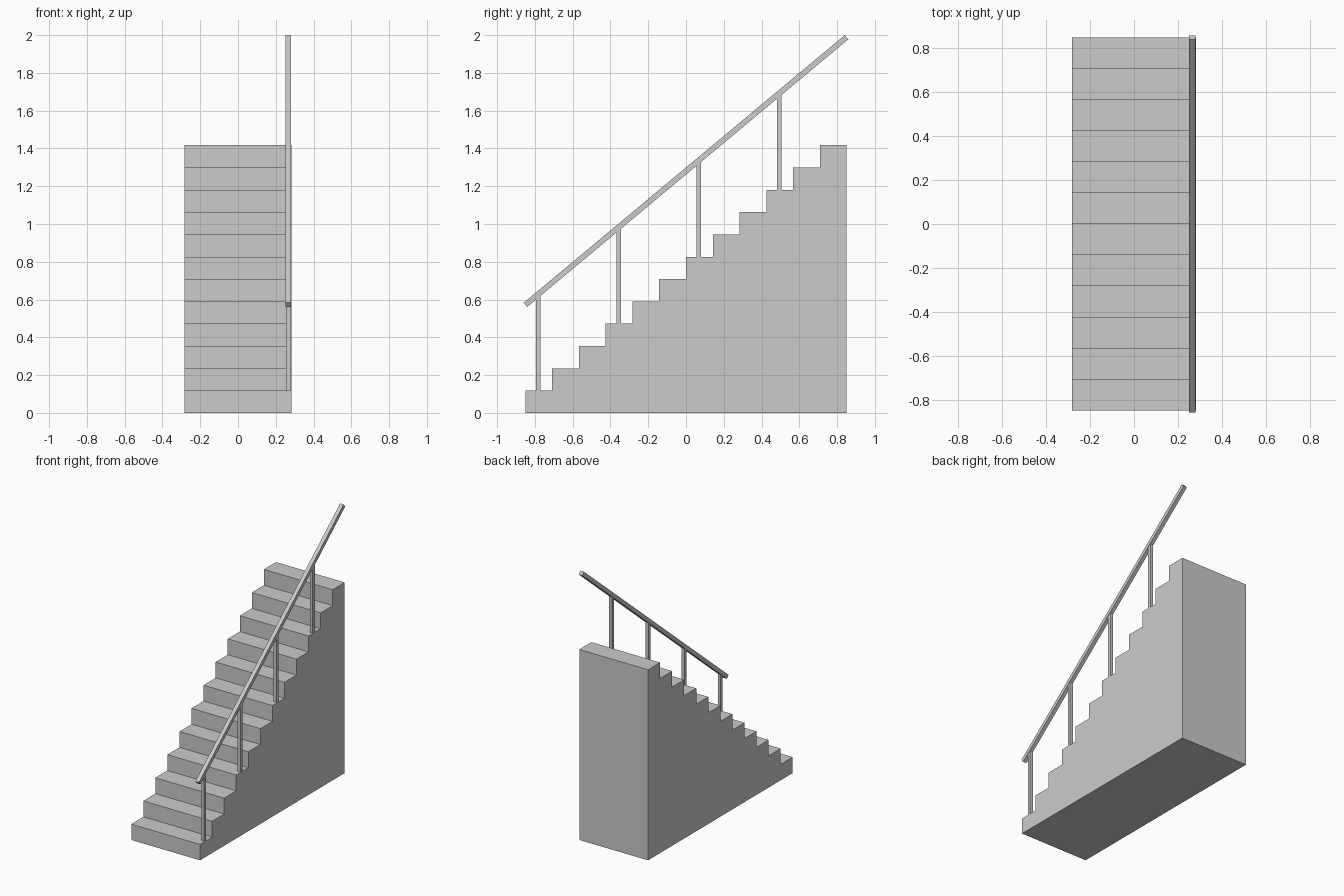
import bpy, bmesh, math
from mathutils import Matrix

if "Cube" in bpy.data.objects:
    bpy.data.objects.remove(bpy.data.objects["Cube"])

STEPS = 12
HALF_W, HALF_L, HEIGHT = 0.283, 0.85, 1.417
RUN, RISE = 2 * HALF_L / STEPS, HEIGHT / STEPS
RAIL_X, RAIL_Z = 0.266, 0.572      # rail position and its height at the front end
RAIL_T, POST_T = 0.029, 0.024

grey = bpy.data.materials.new("light_grey")
grey.diffuse_color = (0.6, 0.6, 0.6, 1)
grey.use_nodes = True
grey.node_tree.nodes["Principled BSDF"].inputs["Base Color"].default_value = grey.diffuse_color


def finish(name, bm):
    bmesh.ops.recalc_face_normals(bm, faces=bm.faces)
    me = bpy.data.meshes.new(name)
    bm.to_mesh(me)
    bm.free()
    me.materials.append(grey)
    ob = bpy.data.objects.new(name, me)
    bpy.context.collection.objects.link(ob)
    return ob


def box(name, size, loc, tilt=0):
    bm = bmesh.new()
    bmesh.ops.create_cube(bm, size=1, matrix=Matrix.Translation(loc)
                          @ Matrix.Rotation(tilt, 4, 'X')
                          @ Matrix.Diagonal((*size, 1)))
    return finish(name, bm)


# Solid flight of steps: stepped side profile extruded across the width
profile = [(HALF_L, 0), (-HALF_L, 0)]
for i in range(STEPS):
    y = -HALF_L + i * RUN
    z = (i + 1) * RISE
    profile += [(y, z), (y + RUN, z)]
bm = bmesh.new()
side = bm.faces.new([bm.verts.new((-HALF_W, y, z)) for y, z in profile])
ext = bmesh.ops.extrude_face_region(bm, geom=[side], use_keep_orig=True)
bmesh.ops.translate(bm, vec=(2 * HALF_W, 0, 0),
                    verts=[v for v in ext["geom"] if isinstance(v, bmesh.types.BMVert)])
finish("stair_flight", bm)

# Sloping square handrail
box("handrail", (RAIL_T, math.hypot(2 * HALF_L, HEIGHT), RAIL_T),
    (RAIL_X, 0, RAIL_Z + HEIGHT / 2), math.atan2(HEIGHT, 2 * HALF_L))

# Posts on every third step
for n, i in enumerate(range(0, STEPS, 3)):
    y = -HALF_L + (i + 0.5) * RUN - 0.003
    bottom = (i + 1) * RISE
    top = RAIL_Z + (y + HALF_L) * RISE / RUN
    box(f"rail_post_{n + 1}", (POST_T, POST_T, top - bottom),
        (RAIL_X, y, (top + bottom) / 2))
